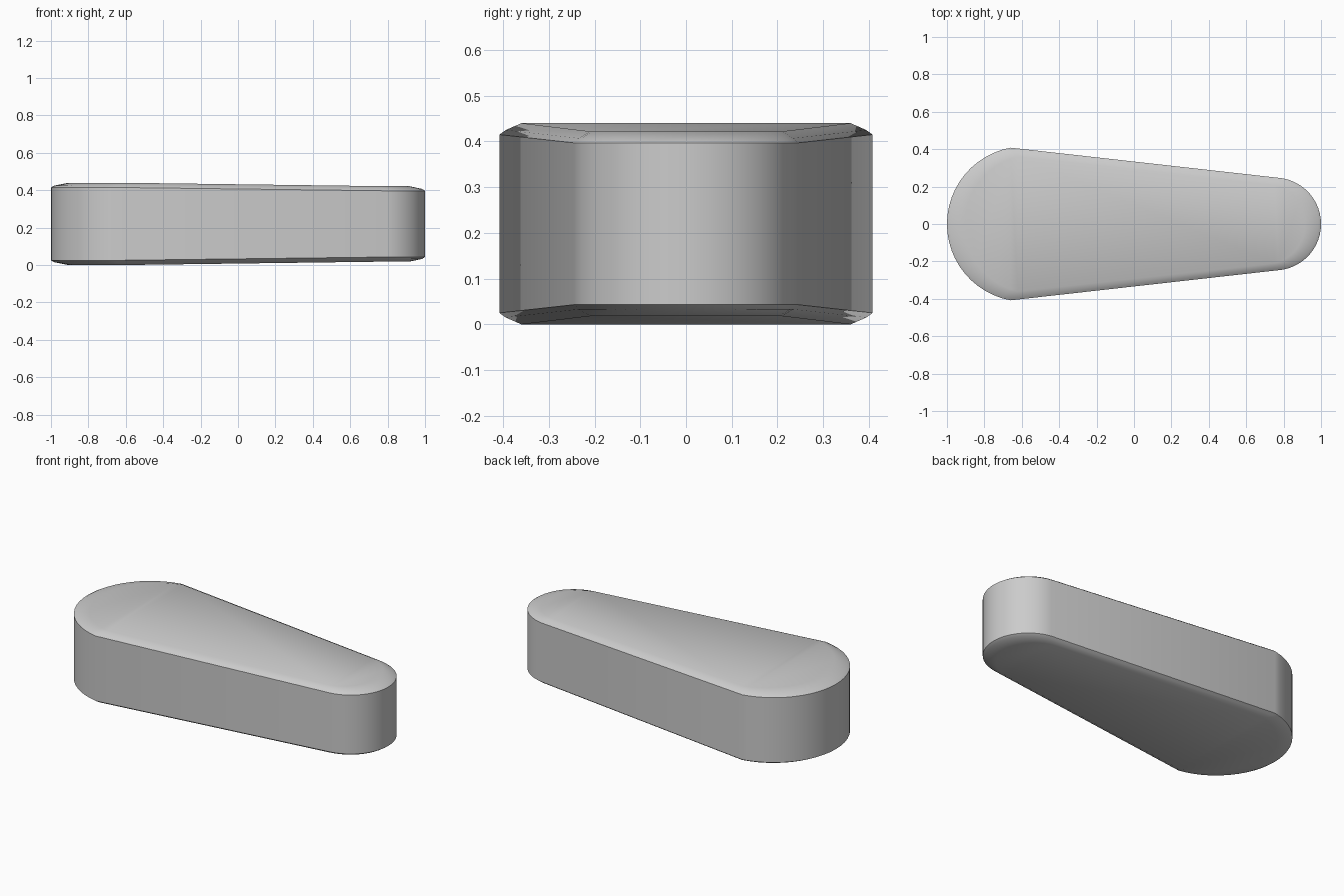
import bpy, bmesh
from math import atan2, cos, sin, radians

if "Cube" in bpy.data.objects:
    bpy.data.objects.remove(bpy.data.objects["Cube"])

SEG = 24


def arc(x_end, x_corner, y_corner):
    """Arc through (x_corner, -y), (x_end, 0), (x_corner, +y)."""
    s = 1 if x_end > x_corner else -1
    d = abs(x_end - x_corner)
    r = (d * d + y_corner * y_corner) / (2 * d)
    a = atan2(y_corner, r - d if r != d else 0)
    pts = []
    for i in range(SEG + 1):
        t = -a + 2 * a * i / SEG
        pts.append((x_end - s * r + s * r * cos(t), r * sin(t)))
    return pts


# Rings: big end x, corner x, y; small end x, corner x, y; rise above the wall edge
outer = ((-1.0, -0.66, 0.408), (1.0, 0.79, 0.245), 0.0)
middle = ((-0.982, -0.65, 0.394), (0.985, 0.78, 0.234), 0.010)
inner = ((-0.905, -0.62, 0.36), (0.915, 0.75, 0.21), 0.025)

bm = bmesh.new()


def ring(spec, top):
    big, small, rise = spec
    z_big, z_small = (0.415 + rise, 0.397 + rise) if top else (0.025 - rise, 0.043 - rise)
    pts = [(x, y, z_small) for x, y in arc(*small)]
    pts += [(x, y, z_big) for x, y in reversed(arc(*big))]
    return [bm.verts.new(p) for p in pts]


# Wall and rounded edges, bottom to top
rings = [ring(s, False) for s in (inner, middle, outer)]
rings += [ring(s, True) for s in (outer, middle, inner)]
n = 2 * (SEG + 1)
for a, b in zip(rings, rings[1:]):
    for i in range(n):
        j = (i + 1) % n
        bm.faces.new((a[i], a[j], b[j], b[i]))

# Caps: flat ends joined by a gently sloping middle
for r in (rings[0], rings[-1]):
    small, big = r[:SEG + 1], r[SEG + 1:]
    bm.faces.new(small)
    bm.faces.new(big)
    bm.faces.new((small[0], small[-1], big[0], big[-1]))

bmesh.ops.recalc_face_normals(bm, faces=bm.faces)
mesh = bpy.data.meshes.new("tapered_body")
bm.to_mesh(mesh)
bm.free()
body = bpy.data.objects.new("tapered_body", mesh)
bpy.context.collection.objects.link(body)
bpy.context.view_layer.objects.active = body
body.select_set(True)
bpy.ops.object.shade_smooth_by_angle(angle=radians(28))
